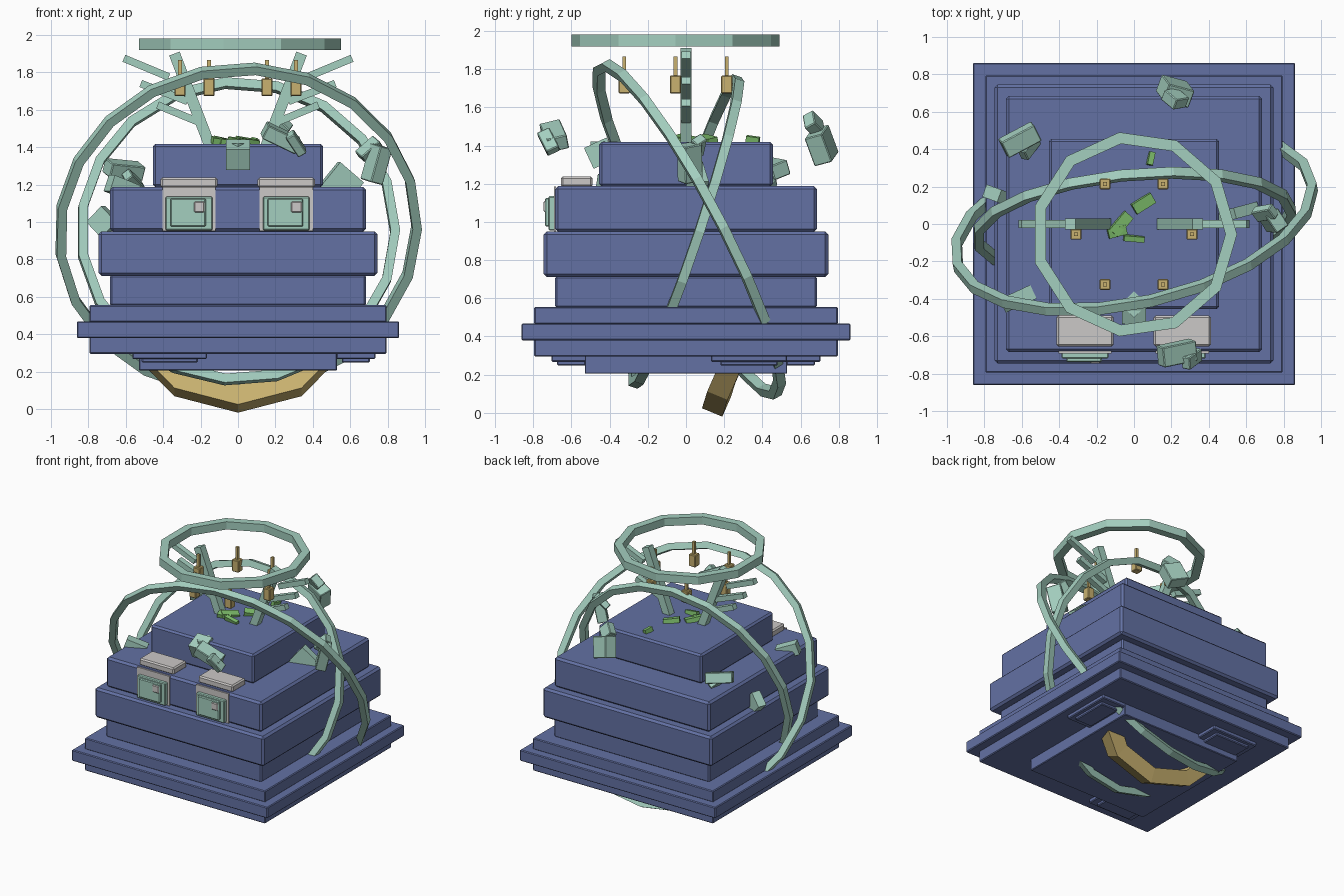
import bpy, bmesh, math
from mathutils import Vector, Euler

old = bpy.data.objects.get("Cube")
if old:
    bpy.data.objects.remove(old, do_unlink=True)


def material(name, rgb):
    m = bpy.data.materials.new(name)
    m.use_nodes = True
    m.diffuse_color = (*rgb, 1)
    bsdf = next(n for n in m.node_tree.nodes if n.type == 'BSDF_PRINCIPLED')
    bsdf.inputs["Base Color"].default_value = (*rgb, 1)
    return m


BLUE = material("slate blue", (0.125, 0.165, 0.37))
TEAL = material("pale teal", (0.37, 0.62, 0.52))
GOLD = material("dull gold", (0.58, 0.44, 0.16))
WHITE = material("light grey", (0.6, 0.58, 0.57))
GREEN = material("leaf green", (0.21, 0.52, 0.15))


def finish(name, bm, mat):
    bmesh.ops.recalc_face_normals(bm, faces=bm.faces)
    mesh = bpy.data.meshes.new(name)
    bm.to_mesh(mesh)
    bm.free()
    mesh.materials.append(mat)
    ob = bpy.data.objects.new(name, mesh)
    bpy.context.collection.objects.link(ob)
    return ob


def box(name, loc, size, mat, rot=(0, 0, 0), bevel=0):
    bm = bmesh.new()
    bmesh.ops.create_cube(bm, size=1)
    bmesh.ops.scale(bm, vec=size, verts=bm.verts)
    if bevel:
        bmesh.ops.bevel(bm, geom=bm.edges[:], offset=bevel, segments=1, affect='EDGES')
    ob = finish(name, bm, mat)
    ob.location = loc
    ob.rotation_euler = Euler([math.radians(a) for a in rot])
    return ob


def bar(name, a, b, wide, deep, mat):
    """Box running between two points of the xz plane."""
    d = Vector(b) - Vector(a)
    mid = (Vector(a) + Vector(b)) / 2
    return box(name, mid, (d.length, deep, wide), mat,
               (0, -math.degrees(math.atan2(d.z, d.x)), 0))


def band(name, points, sides, across, wide, deep, mat, closed=True):
    """Square-section band; sides point outward, across is its axis."""
    bm = bmesh.new()
    n = Vector(across).normalized() * deep / 2
    loops = []
    for p, s in zip(points, sides):
        r = s.normalized() * wide / 2
        loops.append([bm.verts.new(p + o) for o in (r + n, r - n, -r - n, -r + n)])
    count = len(loops)
    for i in range(count if closed else count - 1):
        a, b = loops[i], loops[(i + 1) % count]
        for k in range(4):
            j = (k + 1) % 4
            bm.faces.new((a[k], a[j], b[j], b[k]))
    if not closed:
        bm.faces.new(loops[0])
        bm.faces.new(loops[-1][::-1])
    return finish(name, bm, mat)


def hoop(name, centre, u, v, sides, wide, deep, mat):
    u, v, c = Vector(u), Vector(v), Vector(centre)
    out = [u * math.cos(t) + v * math.sin(t)
           for t in (math.tau * i / sides for i in range(sides))]
    return band(name, [c + o for o in out], out, u.cross(v), wide, deep, mat)


# Stepped body: half width, bottom, top, edge bevel
tiers = [(0.53, 0.205, 0.30, 0.005), (0.795, 0.295, 0.385, 0.006),
         (0.862, 0.38, 0.468, 0.006), (0.795, 0.465, 0.555, 0.006),
         (0.685, 0.55, 0.715, 0.01), (0.745, 0.712, 0.95, 0.016),
         (0.685, 0.948, 1.187, 0.016), (0.455, 1.185, 1.418, 0.014)]
for i, (h, lo, hi, bev) in enumerate(tiers):
    box(f"body_tier_{i + 1}", (0, 0, (lo + hi) / 2), (2 * h, 2 * h, hi - lo), BLUE, bevel=bev)

# Two-step pads under the body
for label, x, y, turn in (("front", -0.365, -0.6, 0), ("back", -0.365, 0.6, 0),
                          ("left", 0.63, 0.33, 90)):
    box(f"{label}_pad_outer", (x, y, 0.285), (0.4, 0.21, 0.035), BLUE, (0, 0, turn), 0.006)
    box(f"{label}_pad_inner", (x, y, 0.265), (0.3, 0.15, 0.035), BLUE, (0, 0, turn), 0.006)

# Front hatches with canopies
for label, x in (("right", -0.262), ("left", 0.258)):
    box(f"{label}_hatch_plate", (x, -0.686, 1.068), (0.285, 0.012, 0.235), WHITE)
    box(f"{label}_hatch_door", (x, -0.7, 1.045), (0.25, 0.04, 0.18), TEAL, bevel=0.006)
    box(f"{label}_hatch_panel", (x - 0.005, -0.718, 1.05), (0.19, 0.04, 0.15), TEAL, bevel=0.006)
    box(f"{label}_hatch_latch", (x + 0.055, -0.725, 1.08), (0.058, 0.04, 0.058), WHITE, bevel=0.006)
    box(f"{label}_canopy", (x, -0.572, 1.21), (0.305, 0.165, 0.055), WHITE, bevel=0.01)

# Halo above the top and the two tilted hoops around the body
hoop("halo", (0, -0.055, 1.95), (0.52, 0, 0), (0, 0.52, 0), 11, 0.062, 0.062, TEAL)
hoop("outer_hoop", (0, 0.015, 0.96), (0.955, 0.18, 0.01), (0.02, -0.44, 0.86), 21, 0.05, 0.05, TEAL)
hoop("inner_hoop", (0, 0, 0.95), (0.84, 0.07, 0), (0, 0.265, 0.795), 19, 0.05, 0.05, TEAL)

# Gold keel band below the body
keel = [Vector(p) for p in ((-0.43, 0.24, 0.26), (-0.31, 0.185, 0.135), (0, 0.16, 0.055),
                            (0.31, 0.185, 0.135), (0.43, 0.24, 0.26))]
hub = Vector((0, 0.4, 0.6))
band("gold_keel", keel, [p - hub for p in keel], (0, 0.92, -0.38), 0.115, 0.115, GOLD, closed=False)

# Spread arms with three vanes on each side
for label, s in (("right", -1), ("left", 1)):
    bar(f"{label}_arm", (s * 0.14, 0, 1.38), (s * 0.34, 0, 1.9), 0.06, 0.06, TEAL)
    vanes = [(0.37, 1.775, 0.61, 1.875), (0.27, 1.645, 0.52, 1.74), (0.2, 1.53, 0.43, 1.625)]
    for i, (x0, z0, x1, z1) in enumerate(vanes):
        bar(f"{label}_vane_{i + 1}", (s * x0, 0, z0), (s * x1, 0, z1), 0.04, 0.045, TEAL)

# Ring of hanging gold weights
for i in range(6):
    t = math.tau * i / 6
    x, y = 0.31 * math.cos(t), -0.055 + 0.31 * math.sin(t)
    box(f"weight_{i + 1}", (x, y, 1.72), (0.058, 0.058, 0.095), GOLD, bevel=0.005)
    box(f"weight_rod_{i + 1}", (x, y, 1.815), (0.02, 0.02, 0.1), GOLD)

# Green shards on the roof
shards = [(-0.07, 0.0, 0.13, 0.06, 50), (-0.09, -0.04, 0.1, 0.05, 15), (0.05, 0.11, 0.12, 0.06, 32),
          (0, -0.078, 0.11, 0.03, -5), (0.09, 0.35, 0.07, 0.03, 78)]
for i, (x, y, l, w, turn) in enumerate(shards):
    box(f"green_shard_{i + 1}", (x, y, 1.43), (l, w, 0.035), GREEN, (12, 8, turn))

# Floating rubble, each cluster a large and a small block
rubble = [("front", (0.23, -0.69, 1.45), (0.2, 0.11, 0.08), (15, 25, 12), (0.08, -0.03, -0.03)),
          ("back", (0.22, 0.71, 1.4), (0.15, 0.1, 0.16), (15, 20, -15), (0, -0.04, 0.11)),
          ("left", (0.74, 0.02, 1.31), (0.08, 0.11, 0.2), (10, 12, 35), (-0.04, 0.04, 0.08)),
          ("right", (-0.61, 0.45, 1.28), (0.2, 0.1, 0.08), (20, 5, 28), (0.05, -0.04, -0.06))]
for label, loc, size, rot, off in rubble:
    box(f"{label}_rubble_large", loc, size, TEAL, rot, 0.005)
    box(f"{label}_rubble_small", Vector(loc) + Vector(off), [0.65 * d for d in size], TEAL,
        [a + 25 for a in rot], 0.005)

# Blocks sunk into the stepped walls
box("front_sunk_block", (0, -0.45, 1.36), (0.13, 0.13, 0.12), TEAL, (25, 0, 0))
box("front_sunk_block_upper", (0, -0.43, 1.39), (0.1, 0.1, 0.06), TEAL, (0, 0, 45))
box("left_sunk_block", (0.55, 0.06, 1.2), (0.17, 0.06, 0.17), TEAL, (0, 40, 15))
box("right_sunk_block", (-0.72, 0.15, 1.0), (0.12, 0.07, 0.12), TEAL, (0, 45, -20))
box("corner_sunk_block", (-0.62, -0.4, 1.18), (0.16, 0.08, 0.09), TEAL, (0, 20, 25))
